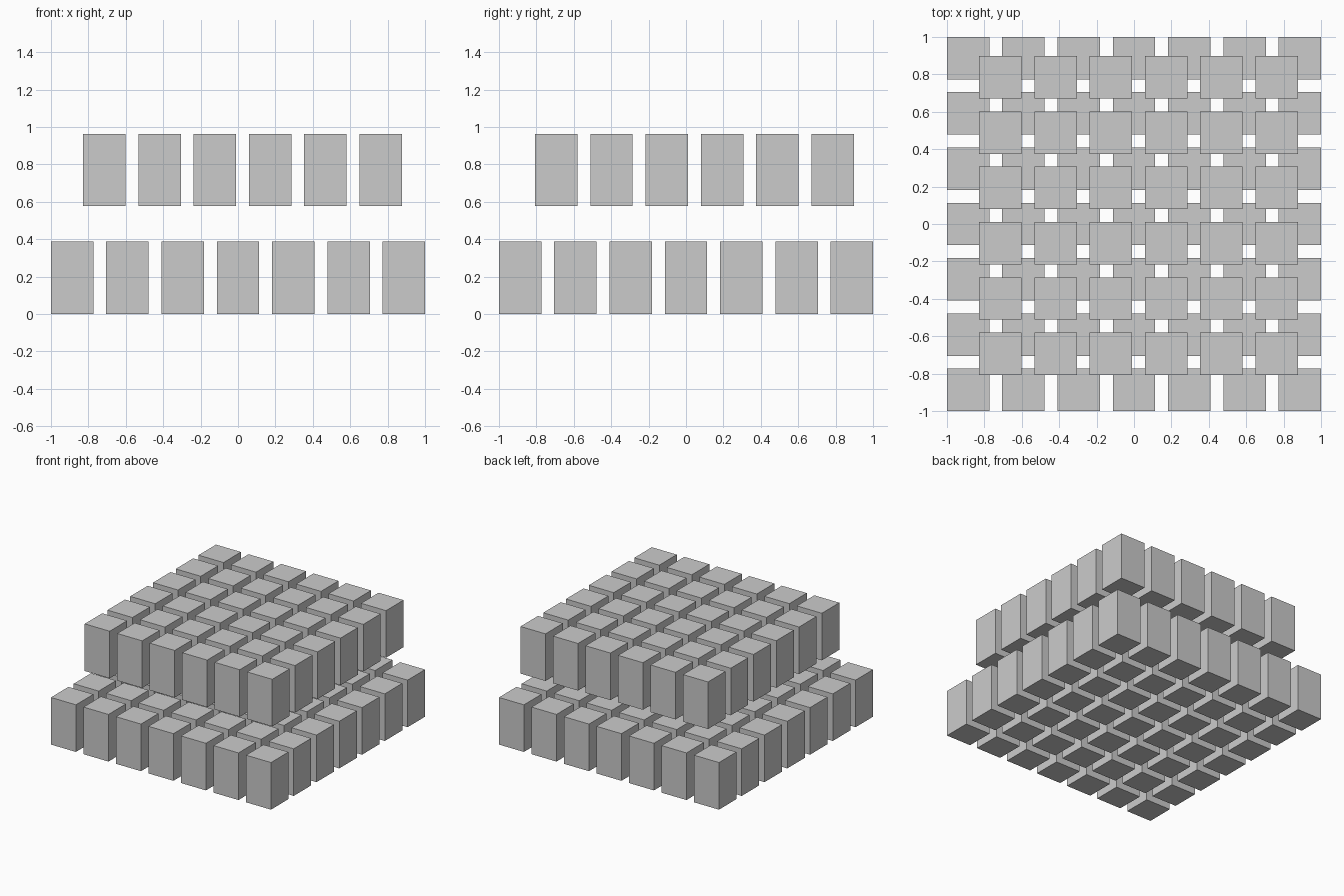
import bpy

if "Cube" in bpy.data.objects:
    bpy.data.objects.remove(bpy.data.objects["Cube"])

SIDE, HEIGHT, PITCH = 0.227, 0.387, 0.2955


def block_layer(name, count, cx, cy, base):
    """Square grid of separate blocks, centred on (cx, cy), made with two arrays."""
    start = -PITCH * (count - 1) / 2
    bpy.ops.mesh.primitive_cube_add(
        size=1, location=(cx + start, cy + start, base + HEIGHT / 2))
    block = bpy.context.object
    block.name = name
    block.scale = (SIDE, SIDE, HEIGHT)
    bpy.ops.object.transform_apply(location=False, rotation=False, scale=True)
    for label, offset in (("columns", (PITCH, 0, 0)), ("rows", (0, PITCH, 0))):
        array = block.modifiers.new(label, 'ARRAY')
        array.count = count
        array.use_relative_offset = False
        array.use_constant_offset = True
        array.constant_offset_displace = offset


# Lower 7 x 7 layer on the ground
block_layer("lower_blocks", 7, 0, 0, 0)

# Upper 6 x 6 layer, floating over the gaps and slightly off centre
block_layer("upper_blocks", 6, 0.024, 0.045, 0.577)
